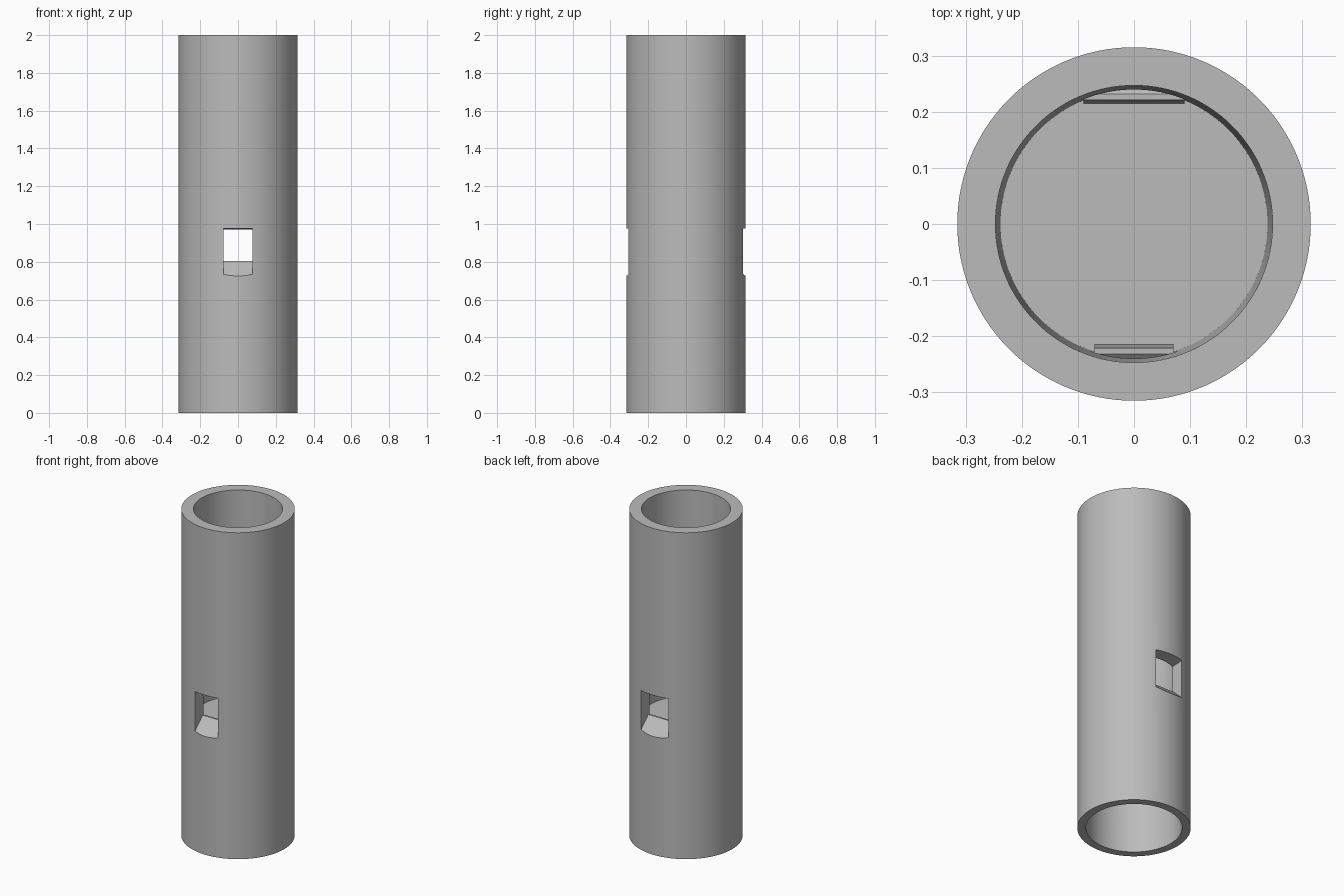
import bpy, bmesh, math

if "Cube" in bpy.data.objects:
    bpy.data.objects.remove(bpy.data.objects["Cube"], do_unlink=True)

SEGMENTS = 128
FLOOR = 0.74
SILL = 0.803

grey = bpy.data.materials.new("mid_grey")
grey.use_nodes = True
grey.diffuse_color = (0.5, 0.5, 0.5, 1)
grey.node_tree.nodes["Principled BSDF"].inputs["Base Color"].default_value = (0.5, 0.5, 0.5, 1)


def finish(name, bm):
    bmesh.ops.recalc_face_normals(bm, faces=bm.faces)
    mesh = bpy.data.meshes.new(name)
    bm.to_mesh(mesh)
    bm.free()
    mesh.materials.append(grey)
    obj = bpy.data.objects.new(name, mesh)
    bpy.context.collection.objects.link(obj)
    return obj


def lathe(name, profile):
    """Revolve an (r, z) outline that starts and ends on the axis."""
    bm = bmesh.new()
    verts = [bm.verts.new((r, 0, z)) for r, z in profile]
    edges = [bm.edges.new(pair) for pair in zip(verts, verts[1:])]
    bmesh.ops.spin(bm, geom=verts + edges, cent=(0, 0, 0), axis=(0, 0, 1),
                   angle=math.tau, steps=SEGMENTS)
    bmesh.ops.remove_doubles(bm, verts=bm.verts, dist=1e-5)
    return finish(name, bm)


def prism(name, profile, half_width, side):
    """Extrude a (distance, z) outline along x on the front (-1) or back (+1)."""
    bm = bmesh.new()
    face = bm.faces.new([bm.verts.new((-half_width, side * d, z)) for d, z in profile])
    new = bmesh.ops.extrude_face_region(bm, geom=[face])["geom"]
    moved = [v for v in new if isinstance(v, bmesh.types.BMVert)]
    bmesh.ops.translate(bm, verts=moved, vec=(2 * half_width, 0, 0))
    return finish(name, bm)


def combine(target, tool, operation):
    mod = target.modifiers.new(tool.name, "BOOLEAN")
    mod.object = tool
    mod.operation = operation
    mod.solver = "EXACT"
    bpy.context.view_layer.objects.active = target
    bpy.ops.object.modifier_apply(modifier=mod.name)
    bpy.data.objects.remove(tool, do_unlink=True)


# Tube: tapered upper bore, dividing floor, lower socket
tube = lathe("tube_body", [
    (0, 0.65), (0.262, 0.65), (0.267, 0), (0.315, 0),
    (0.315, 2), (0.247, 2), (0.238, FLOOR), (0, FLOOR)])

# Raised sills inside the bore, then the drain windows cut above them
sill_profile = [(0.213, FLOOR - 0.02), (0.222, SILL + 0.01),
                (0.27, SILL + 0.01), (0.27, FLOOR - 0.02)]
window_profile = [(0.40, 0.645), (0.232, SILL), (0.19, SILL),
                  (0.19, 0.967), (0.40, 0.984)]
for side, sill_half, window_half in ((-1, 0.07, 0.077), (1, 0.09, 0.093)):
    combine(tube, prism("sill", sill_profile, sill_half, side), "UNION")
    combine(tube, prism("window_cutter", window_profile, window_half, side), "DIFFERENCE")

# Smooth walls with crisp rims and window edges
bpy.ops.object.select_all(action="DESELECT")
tube.select_set(True)
bpy.context.view_layer.objects.active = tube
bpy.ops.object.shade_smooth_by_angle(angle=math.radians(30))
